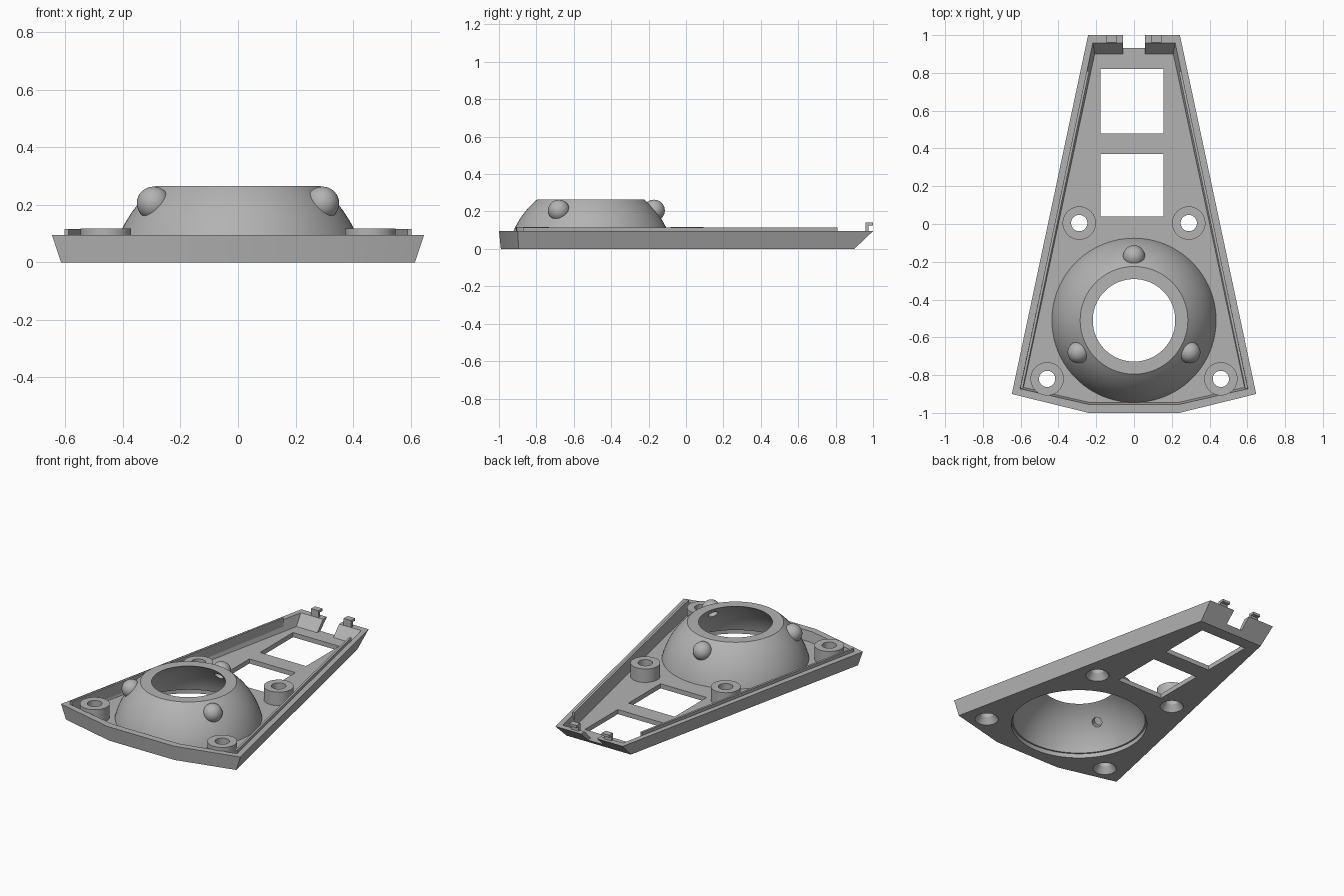
import bpy, bmesh, math
from mathutils import Vector

if "Cube" in bpy.data.objects:
    bpy.data.objects.remove(bpy.data.objects["Cube"])

grey = bpy.data.materials.new("grey plastic")
grey.diffuse_color = (0.45, 0.45, 0.45, 1)
grey.use_nodes = True
grey.node_tree.nodes["Principled BSDF"].inputs["Base Color"].default_value = grey.diffuse_color


def finish(name, bm, smooth=False):
    bmesh.ops.recalc_face_normals(bm, faces=bm.faces)
    me = bpy.data.meshes.new(name)
    bm.to_mesh(me)
    bm.free()
    me.materials.append(grey)
    ob = bpy.data.objects.new(name, me)
    bpy.context.collection.objects.link(ob)
    if smooth:
        shade(ob)
    return ob


def shade(ob):
    bpy.ops.object.select_all(action='DESELECT')
    bpy.context.view_layer.objects.active = ob
    ob.select_set(True)
    bpy.ops.object.shade_smooth_by_angle(angle=math.radians(30))


def loft(name, low, high, z0, z1):
    """Solid between two outlines of equal point count."""
    bm = bmesh.new()
    a = [bm.verts.new((x, y, z0)) for x, y in low]
    b = [bm.verts.new((x, y, z1)) for x, y in high]
    bm.faces.new(a)
    bm.faces.new(b)
    for i in range(len(a)):
        j = (i + 1) % len(a)
        bm.faces.new((a[i], a[j], b[j], b[i]))
    return finish(name, bm)


def box(name, x0, x1, y0, y1, z0, z1):
    o = [(x0, y0), (x1, y0), (x1, y1), (x0, y1)]
    return loft(name, o, o, z0, z1)


def lathe(name, profile, cx, cy, n):
    """Closed (r, z) profile revolved about a vertical axis."""
    bm = bmesh.new()
    rings = [[bm.verts.new((cx + r * math.cos(t), cy + r * math.sin(t), z)) for r, z in profile]
             for t in (2 * math.pi * k / n for k in range(n))]
    m = len(profile)
    for k in range(n):
        p, q = rings[k], rings[(k + 1) % n]
        for i in range(m):
            j = (i + 1) % m
            bm.faces.new((p[i], q[i], q[j], p[j]))
    return finish(name, bm, True)


def rod(name, centre, direction, r, length, n=32):
    bm = bmesh.new()
    bmesh.ops.create_cone(bm, cap_ends=True, segments=n, radius1=r, radius2=r, depth=length)
    rot = Vector(direction).to_track_quat('Z', 'Y').to_matrix()
    bmesh.ops.rotate(bm, verts=bm.verts, matrix=rot)
    bmesh.ops.translate(bm, verts=bm.verts, vec=centre)
    return finish(name, bm)


def cut(ob, cutters):
    for c in cutters:
        mod = ob.modifiers.new("cut", 'BOOLEAN')
        mod.operation = 'DIFFERENCE'
        mod.solver = 'EXACT'
        mod.object = c
    dg = bpy.context.evaluated_depsgraph_get()
    me = bpy.data.meshes.new_from_object(ob.evaluated_get(dg))
    ob.modifiers.clear()
    ob.data = me
    for c in cutters:
        bpy.data.objects.remove(c)


def outline(front_x, front_y, side_x, side_y, back_x, back_y):
    right = [(front_x, front_y), (side_x, side_y), (back_x, back_y)]
    return right + [(-x, y) for x, y in reversed(right)]


RIM, FLOOR = 0.095, 0.03
DY = -0.51
SCREWS = [(s * x, y) for s in (-1, 1) for x, y in ((0.29, 0.005), (0.46, -0.82))]

# Tapered tray with pocket, windows, rear notch and holes
tray = loft("tray", outline(0.235, -0.99, 0.615, -0.895, 0.232, 0.9),
            outline(0.24, -1.0, 0.647, -0.9, 0.243, 1.0), 0, RIM)
pocket = loft("pocket_cutter", outline(0.235, -0.945, 0.585, -0.865, 0.208, 0.9),
              outline(0.24, -0.955, 0.604, -0.872, 0.218, 0.96), FLOOR, RIM)
# carry the pocket cutter above the rim
for p in pocket.data.polygons:
    if all(pocket.data.vertices[v].co.z > 0.09 for v in p.vertices):
        for v in p.vertices:
            co = pocket.data.vertices[v].co
            co.z = RIM + 0.0005
cutters = [pocket,
           box("window_cutter_1", -0.177, 0.156, 0.48, 0.82, -0.1, 0.2),
           box("window_cutter_2", -0.177, 0.156, 0.04, 0.37, -0.1, 0.2),
           box("notch_cutter", -0.058, 0.058, 0.88, 1.1, FLOOR, 0.2),
           rod("dome_cutter", (0, DY, 0), (0, 0, 1), 0.405, 0.3, 96)]
cutters += [rod("screw_cutter", (x, y, 0), (0, 0, 1), 0.07, 0.3) for x, y in SCREWS]
cut(tray, cutters)
shade(tray)

# Thin locating lips along both sides
for s, side in ((-1, "left"), (1, "right")):
    o = [(s * x, y) for x, y in ((0.603, -0.872), (0.589, -0.872), (0.237, 0.81), (0.251, 0.81))]
    loft(side + "_lip", o, o, FLOOR - 0.005, 0.115)

# Countersunk screw bosses
for x, y in SCREWS:
    lathe("screw_boss", [(0.07, 0), (0.043, 0.04), (0.043, 0.118), (0.088, 0.118),
                         (0.088, 0.025), (0.075, 0.01)], x, y, 48)

# Hollow truncated dome
ZC, TOP = -0.082, 0.265
zs = [FLOOR - 0.002 + (TOP - FLOOR + 0.002) * i / 14 for i in range(15)]
arc = lambda R, z: (math.sqrt(R * R - (z - ZC) ** 2), z)
dome = lathe("dome", [arc(0.449, z) for z in zs] + [arc(0.41, z) for z in reversed(zs)], 0, DY, 96)

# Round nubs on the dome, drilled from the inside
drills = []
for a in (90, 210, 330):
    t = math.radians(a)
    d = Vector((0.339 * math.cos(t), 0.339 * math.sin(t), 0.205 - ZC))
    base = Vector((0, DY, ZC))
    bm = bmesh.new()
    bmesh.ops.create_uvsphere(bm, u_segments=32, v_segments=16, radius=0.058)
    bmesh.ops.translate(bm, verts=bm.verts, vec=base + d)
    nub = finish("nub", bm)
    u = d.normalized()
    # trim the part inside the cavity, then drill
    cut(nub, [rod("trim_cutter", base + u * 0.37, u, 0.1, 0.1),
              rod("drill_cutter", base + u * 0.42, u, 0.03, 0.09)])
    shade(nub)
    drills.append(rod("drill_cutter", base + u * 0.42, u, 0.03, 0.09))
cut(dome, drills)
shade(dome)

# Hooked clips on the rear wall
for s, side in ((-1, "left"), (1, "right")):
    x0, x1 = s * 0.118 - 0.027, s * 0.118 + 0.027
    bm = bmesh.new()
    prof = [(0.96, 0.085), (0.977, 0.085), (0.977, 0.125), (1.0, 0.125), (1.0, 0.141), (0.96, 0.141)]
    f = bm.faces.new([bm.verts.new((x0, y, z)) for y, z in prof])
    ext = bmesh.ops.extrude_face_region(bm, geom=[f], use_keep_orig=True)
    bmesh.ops.translate(bm, vec=(x1 - x0, 0, 0),
                        verts=[g for g in ext["geom"] if isinstance(g, bmesh.types.BMVert)])
    finish(side + "_clip", bm)
